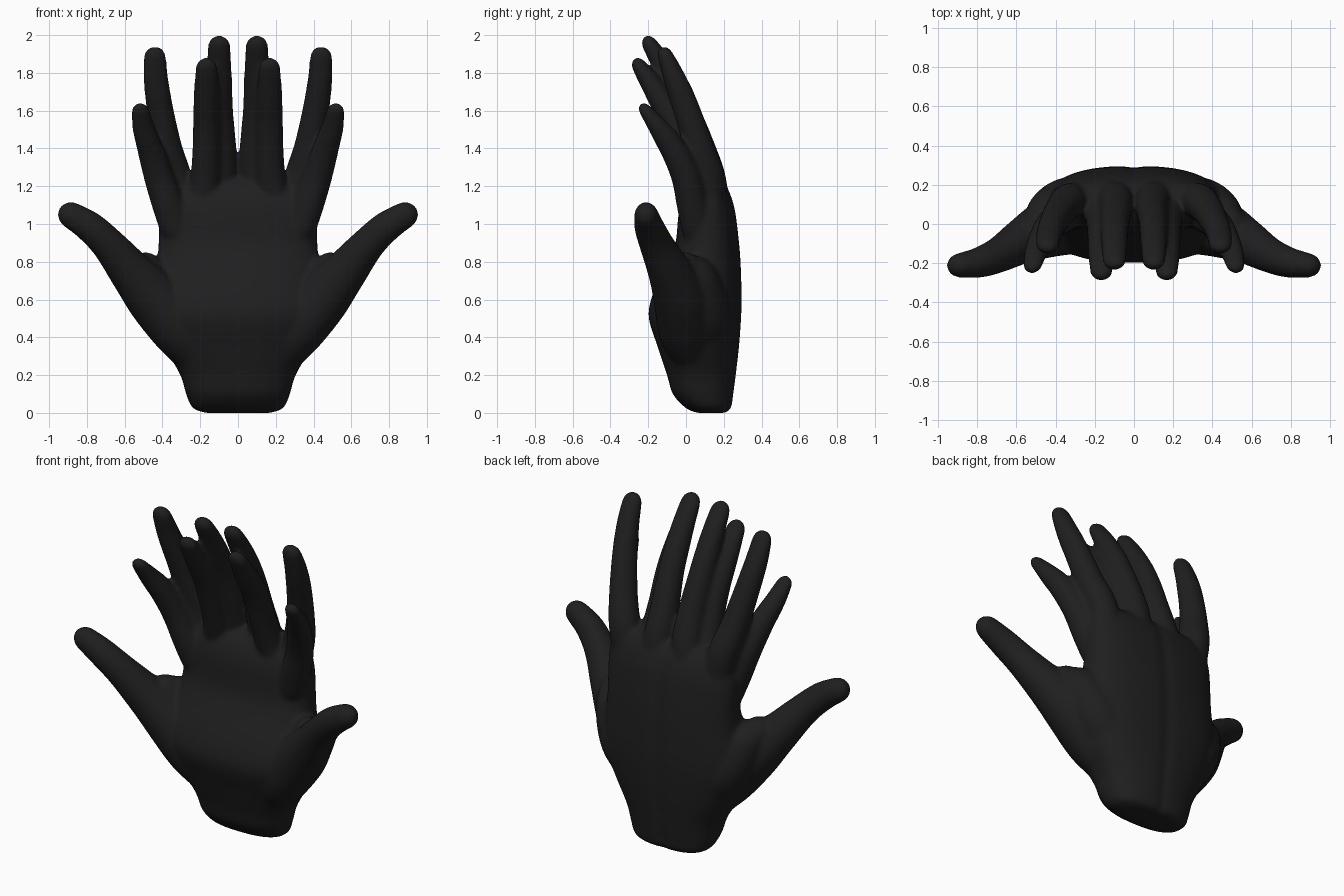
import bpy, bmesh, math
from mathutils import Vector

if "Cube" in bpy.data.objects:
    bpy.data.objects.remove(bpy.data.objects["Cube"])

mat = bpy.data.materials.new("near black")
mat.diffuse_color = (0.0135, 0.0135, 0.0135, 1)
mat.use_nodes = True
mat.node_tree.nodes["Principled BSDF"].inputs["Base Color"].default_value = mat.diffuse_color
bm = bmesh.new()


def loft(rings):
    """Closed skin through a list of equal-length rings."""
    vs = [[bm.verts.new(p) for p in r] for r in rings]
    n = len(vs[0])
    for a, b in zip(vs, vs[1:]):
        for i in range(n):
            bm.faces.new((a[i], a[(i + 1) % n], b[(i + 1) % n], b[i]))
    bm.faces.new(vs[0][::-1])
    bm.faces.new(vs[-1])


def spline(pts, steps=6):
    """Catmull-Rom samples through tuples of any length."""
    p = [pts[0]] + list(pts) + [pts[-1]]
    out = []
    for a, b, c, d in zip(p, p[1:], p[2:], p[3:]):
        for k in range(steps):
            t = k / steps
            out.append([0.5 * (2 * q + (r - o) * t + (2 * o - 5 * q + 4 * r - s) * t * t
                               + (3 * q - o - 3 * r + s) * t ** 3)
                        for o, q, r, s in zip(a, b, c, d)])
    return out + [list(pts[-1])]


def digit(path, side, flat=1.0, n=20):
    """Tapered tube with rounded ends, flattened to the tip; path holds x, y, z, radius."""
    s = spline(path)
    c = [Vector((q[0] * side, q[1], q[2])) for q in s]
    rad = [q[3] for q in s]
    t0, t1 = (c[1] - c[0]).normalized(), (c[-1] - c[-2]).normalized()
    st = [(c[0] - t0 * rad[0] * math.cos(a), rad[0] * math.sin(a), t0, 1) for a in (0.15, 0.5, 0.9, 1.25)]
    for i in range(len(c)):
        t = (c[min(i + 1, len(c) - 1)] - c[max(i - 1, 0)]).normalized()
        f = max(0, (i / (len(c) - 1) - 0.7) / 0.3)
        st.append((c[i], rad[i], t, 1 + (flat - 1) * f))
    st += [(c[-1] + t1 * rad[-1] * 1.08 * math.cos(a), rad[-1] * math.sin(a), t1, flat)
           for a in (1.25, 0.9, 0.5, 0.15)]
    rings = []
    for p, r, t, f in st:
        u = Vector((0, 1, 0)).cross(t).normalized()
        v = t.cross(u) * f
        rings.append([p + u * r * math.cos(2 * math.pi * k / n) + v * r * math.sin(2 * math.pi * k / n)
                      for k in range(n)])
    loft(rings)


# palm: z, half width, front y, back y
palm = [(0.0, .17, .06, .21), (.025, .24, .0, .24), (.1, .275, -.07, .252), (.2, .305, -.10, .265),
        (.35, .39, -.15, .282), (.5, .46, -.197, .293), (.6, .47, -.185, .296), (.7, .455, -.145, .294),
        (.8, .43, -.095, .29), (.9, .42, -.055, .282), (1.05, .42, -.04, .264), (1.13, .41, -.02, .245),
        (1.2, .38, .02, .215), (1.25, .31, .08, .17)]
rings = []
for z, w, f, b in spline(palm, 4):
    ring = []
    for k in range(72):
        a = 2 * math.pi * k / 72
        ca, sa = math.cos(a), math.sin(a)
        x = w * math.copysign(abs(ca) ** 0.8, ca)
        y = (f + b) / 2 + (b - f) / 2 * math.copysign(abs(sa) ** 0.8, sa)
        if sa > 0:  # crease where the two hands meet
            y -= 0.01 * math.exp(-(x / 0.025) ** 2)
        ring.append((x, y, z))
    rings.append(ring)
loft(rings)

digits = [
    # thumb
    [(.17, .06, .24, .1), (.29, .01, .42, .15), (.44, -.025, .6, .148), (.565, -.085, .745, .118),
     (.685, -.155, .89, .092), (.785, -.195, .985, .083), (.88, -.21, 1.045, .072)],
    # index
    [(.3, .12, 1.08, .09), (.335, .115, 1.25, .09), (.375, .07, 1.4, .081), (.412, .005, 1.6, .072),
     (.435, -.06, 1.77, .066), (.44, -.105, 1.88, .061)],
    # middle
    [(.12, .14, 1.1, .09), (.095, .12, 1.25, .09), (.09, .075, 1.4, .082), (.098, .0, 1.6, .073),
     (.1, -.1, 1.8, .068), (.1, -.185, 1.94, .061)],
    # ring
    [(.2, .09, 1.1, .085), (.175, .055, 1.22, .082), (.168, .0, 1.37, .075), (.167, -.07, 1.55, .072),
     (.167, -.165, 1.71, .067), (.167, -.24, 1.825, .059)],
    # little
    [(.33, .06, .98, .085), (.37, .035, 1.1, .085), (.42, -.0, 1.25, .079), (.465, -.07, 1.4, .07),
     (.5, -.145, 1.51, .06), (.517, -.21, 1.595, .05)],
]
# fleshy web between thumb and palm
web = [(.2, .1, .35, .12), (.33, .09, .52, .15), (.43, .05, .7, .125), (.485, .0, .765, .085)]
for side in (1, -1):
    for i, d in enumerate(digits):
        digit(d, side, 0.9 if i == 0 else 0.72)
    digit(web, side)

bmesh.ops.recalc_face_normals(bm, faces=bm.faces[:])
me = bpy.data.meshes.new("mirrored_hands")
bm.to_mesh(me)
bm.free()
me.materials.append(mat)
ob = bpy.data.objects.new("mirrored_hands", me)
bpy.context.collection.objects.link(ob)

# fuse palm and fingers into one soft skin
rm = ob.modifiers.new("fuse", 'REMESH')
rm.mode = 'VOXEL'
rm.voxel_size = 0.0105
rm.use_smooth_shade = True
sm = ob.modifiers.new("soften", 'SMOOTH')
sm.factor = 0.5
sm.iterations = 20
for p in me.polygons:
    p.use_smooth = True
